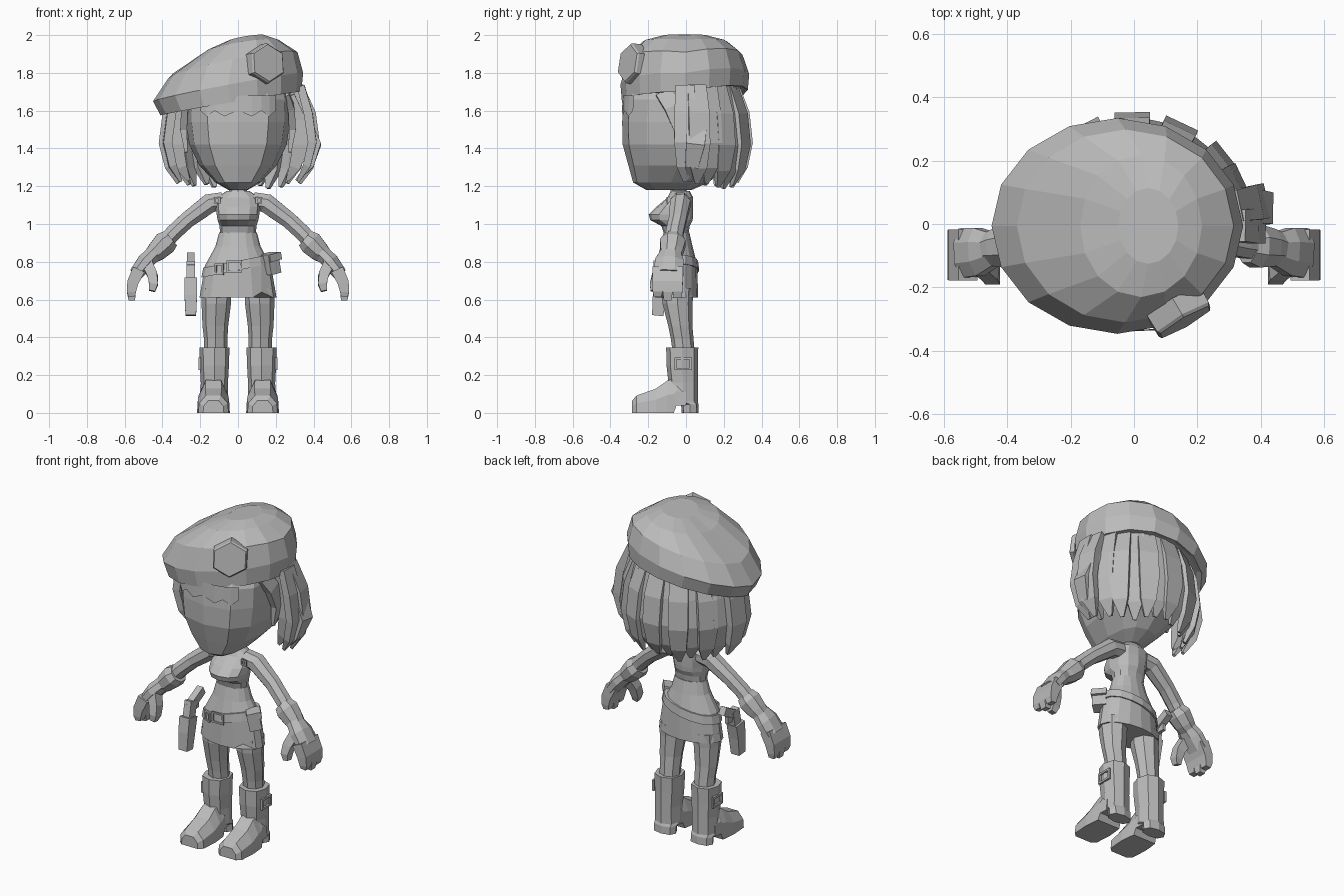
import bpy, bmesh, random
from math import sin, cos, pi, radians
from mathutils import Vector, Euler, Matrix

random.seed(4)
cube = bpy.data.objects.get("Cube")
if cube:
    bpy.data.objects.remove(cube, do_unlink=True)

grey = bpy.data.materials.new("plain grey")
grey.use_nodes = True
grey.diffuse_color = (0.5, 0.5, 0.5, 1)
for node in grey.node_tree.nodes:
    if node.type == 'BSDF_PRINCIPLED':
        node.inputs["Base Color"].default_value = (0.5, 0.5, 0.5, 1)


def finish(name, bm, mirror=False):
    bmesh.ops.recalc_face_normals(bm, faces=bm.faces)
    mesh = bpy.data.meshes.new(name)
    bm.to_mesh(mesh)
    bm.free()
    mesh.materials.append(grey)
    ob = bpy.data.objects.new(name, mesh)
    bpy.context.collection.objects.link(ob)
    if mirror:
        mod = ob.modifiers.new("Mirror", 'MIRROR')
        mod.use_mirror_merge = False
    return ob


def loft(name, rings, mirror=False, closed=True):
    """Skin a list of equal rings; closed rings get end caps."""
    bm = bmesh.new()
    rows = [[bm.verts.new(p) for p in ring] for ring in rings]
    n = len(rows[0])
    for a, b in zip(rows, rows[1:]):
        for i in range(n if closed else n - 1):
            j = (i + 1) % n
            bm.faces.new((a[i], a[j], b[j], b[i]))
    if closed:
        bm.faces.new(rows[0])
        bm.faces.new(rows[-1])
    return finish(name, bm, mirror)


def spow(v, p):
    return (1 if v >= 0 else -1) * abs(v) ** (2 / p)


def oval(z, cy, rx, ry, cx=0, n=12, p=2.0, tilt=0.0):
    ring = []
    for i in range(n):
        a = 2 * pi * i / n
        x = cx + rx * spow(cos(a), p)
        ring.append(Vector((x, cy + ry * spow(sin(a), p), z + tilt * x)))
    return ring


def tube(name, path, ref, n=6, mirror=False):
    """Path of (x, y, z, half width along ref, half depth)."""
    ref = Vector(ref)
    pts = [Vector(p[:3]) for p in path]
    k = 2 ** 0.5 if n == 4 else 1
    rings = []
    for i, p in enumerate(path):
        t = (pts[min(i + 1, len(pts) - 1)] - pts[max(i - 1, 0)]).normalized()
        s = (ref - t * ref.dot(t)).normalized()
        u = t.cross(s)
        angles = [2 * pi * (j + 0.5) / n for j in range(n)]
        rings.append([pts[i] + s * p[3] * k * cos(a) + u * p[4] * k * sin(a) for a in angles])
    return loft(name, rings, mirror)


def box(name, centre, size, turn=(0, 0, 0), mirror=False):
    bm = bmesh.new()
    bmesh.ops.create_cube(bm, size=1)
    m = (Matrix.Translation(centre) @ Euler([radians(d) for d in turn]).to_matrix().to_4x4()
         @ Matrix.Diagonal((*size, 1)))
    bmesh.ops.transform(bm, matrix=m, verts=bm.verts)
    return finish(name, bm, mirror)


def buckle(name, centre, w, h, bar, turn_z=0, mirror=False):
    """Square frame made of four bars, facing the front before turning."""
    r = Matrix.Rotation(radians(turn_z), 3, 'Z')
    for i, s in enumerate((-1, 1)):
        box(f"{name}_side_{i}", Vector(centre) + r @ Vector((s * w / 2, 0, 0)),
            (bar, bar, h + bar), (0, 0, turn_z), mirror)
        box(f"{name}_rail_{i}", Vector(centre) + r @ Vector((0, 0, s * h / 2)),
            (w + bar, bar, bar), (0, 0, turn_z), mirror)


# Head
head = [(1.18, -.09, .05, .12), (1.22, -.08, .12, .2), (1.31, -.04, .205, .265),
        (1.42, -.025, .258, .31), (1.54, -.02, .275, .318), (1.66, -.02, .278, .31),
        (1.76, -.01, .25, .27)]
loft("head", [oval(*r, p=2.6) for r in head])

# Fringe with a zigzag lower edge
fringe = [[], []]
for i in range(9):
    a = radians(-130 + 10 * i)
    x, y = .282 * spow(cos(a), 2.6), -.02 + .319 * spow(sin(a), 2.6)
    fringe[0].append((x, y + .004, 1.68))
    fringe[1].append((x, y, 1.60 if i % 2 == 0 else 1.57))
loft("fringe", fringe, closed=False)

# Hair locks around the sides and back, flaring out at the sides
profile = [(.262, 1.73, .05, .02), (.303, 1.58, .056, .023), (.32, 1.42, .056, .023),
           (.297, 1.29, .044, .02), (.26, 1.2, .01, .008)]
count = 15
for i in range(count):
    a = radians(-1 + 184 * i / (count - 1))
    lift = .01 if i % 2 else -.01
    drop = random.uniform(-.015, .03) + .03 * cos(a) ** 8
    flare = (.26 if cos(a) > 0 else .2) * cos(a) ** 6
    path = []
    for k, (r, z, w, d) in enumerate(profile):
        r += lift if k else 0
        path.append((r * (1.01 + flare) * cos(a), r * sin(a), z + drop * k / 4, w, d))
    tube(f"hair_lock_{i}", path, (-sin(a), cos(a), 0), 4)
tube("side_lock", [(.25, -.12, 1.70, .045, .015), (.28, -.07, 1.62, .045, .018),
                   (.288, -.03, 1.5, .035, .018), (.275, -.05, 1.38, .008, .008)],
     (0, 1, 0), 4, True)
tube("inner_lock", [(.27, .02, 1.68, .05, .03), (.32, .03, 1.55, .05, .04),
                    (.335, .03, 1.42, .05, .045), (.30, .03, 1.3, .035, .03),
                    (.26, .03, 1.23, .008, .008)], (0, 1, 0), 4, True)
tube("flared_lock", [(.28, .05, 1.74, .05, .02), (.35, .06, 1.57, .055, .025),
                     (.415, .05, 1.42, .05, .025), (.38, .03, 1.31, .035, .02),
                     (.31, .02, 1.23, .008, .008)], (0, 1, 0), 4)

# Beret: slanted rings from a low right end to a high left end
beret = [(-.38, 1.60, .31, 1.70, .31, .035, .1), (-.41, 1.575, .335, 1.70, .333, .04, .1),
         (-.45, 1.65, .345, 1.80, .341, .04, .08), (-.37, 1.77, .315, 1.91, .305, .045, .04),
         (-.17, 1.915, .215, 1.975, .225, .02, 0), (-.05, 1.97, .14, 2.0, .12, .01, 0)]
rings = []
for x0, z0, x1, z1, ry, rise, lean in beret:
    ring = []
    for i in range(16):
        c, s = cos(pi * i / 8), sin(pi * i / 8)
        f = (c + 1) / 2
        ring.append((x0 + (x1 - x0) * f, ry * s - .006,
                     z0 + (z1 - z0) * f + rise * abs(s) + lean * ry * s))
    rings.append(ring)
loft("beret", rings)

# Six sided badge
u, v, nrm = Vector((.87, .5, 0)), Vector((-.05, .15, .98)), Vector((.5, -.85, .15))
mid = Vector((.152, -.293, 1.85))
loft("badge", [[mid + nrm * off + (u * sin(pi * i / 3) + v * cos(pi * i / 3)) * r
                for i in range(6)] for off, r in ((-.05, .11), (.01, .108), (.02, .1))])

# Neck, torso and skirt
loft("neck", [oval(1.12, -.04, .06, .05, n=8), oval(1.16, -.04, .047, .042, n=8),
              oval(1.24, -.04, .045, .042, n=8)])
loft("torso", [oval(*r, p=2.2) for r in [(1.175, -.03, .06, .05), (1.14, -.03, .115, .068),
                                         (1.09, -.06, .118, .098), (1.05, -.08, .113, .118),
                                         (1.02, -.077, .108, .112), (.99, -.055, .098, .075),
                                         (.93, -.05, .093, .06)]])
skirt = [oval(*r, n=16) for r in [(.955, -.05, .1, .068), (.88, -.05, .12, .085),
                                  (.78, -.05, .175, .11), (.61, -.05, .204, .114)]]
skirt[-1][14].z += .03
skirt[-1][14].x -= .02
loft("skirt", skirt)

# Belt with buckles and a pouch
loft("belt", [oval(.755, -.05, .186, .12, cx=-.008, n=16, tilt=.2),
              oval(.805, -.05, .176, .114, cx=-.008, n=16, tilt=.2)])
buckle("belt_buckle", (-.02, -.168, .775), .07, .055, .01)
buckle("small_buckle", (-.1, -.153, .76), .04, .05, .01, -25)
box("pouch", (.17, -.09, .785), (.07, .08, .1), (0, -12, 40))
box("pouch_flap", (.172, -.092, .825), (.08, .088, .04), (0, -12, 40))

# Holster and pistol
tube("holster", [(-.25, -.15, .515, .03, .028), (-.25, -.14, .62, .036, .033),
                 (-.25, -.125, .71, .04, .034)], (0, 1, 0), 4)
box("pistol_slide", (-.25, -.11, .75), (.045, .06, .1), (-12, 0, 0))
box("pistol_grip", (-.25, -.06, .795), (.04, .14, .05), (28, 0, 0))
box("pistol_guard", (-.25, -.06, .755), (.02, .05, .04))

# Arms, cuffs and hands
tube("arm", [(.08, -.03, 1.12, .054, .052), (.15, -.03, 1.11, .058, .055),
             (.27, -.045, 1.02, .05, .047), (.34, -.06, .955, .05, .046),
             (.41, -.07, .88, .05, .047)], (0, 1, 0), 8, True)
tube("glove_cuff", [(.355, -.07, .925, .056, .054), (.385, -.07, .9, .073, .068),
                    (.43, -.075, .855, .064, .058), (.46, -.08, .83, .055, .046)],
     (0, 1, 0), 8, True)
tube("palm", [(.44, -.08, .85, .056, .046), (.49, -.088, .80, .082, .048),
              (.54, -.092, .735, .085, .04)], (0, 1, 0), 8, True)
for i, (y, tip) in enumerate(((-.15, .615), (-.097, .595), (-.045, .61))):
    tube(f"finger_{i}", [(.525, y, .76, .028, .033), (.557, y, .69, .028, .03),
                         (.565, y, .64, .026, .024), (.562, y, tip, .02, .017)],
         (0, 1, 0), 4, True)
tube("thumb", [(.485, -.12, .80, .032, .03), (.453, -.15, .73, .029, .027),
               (.447, -.165, .68, .027, .023), (.455, -.17, .645, .018, .016)],
     (0, 1, 0), 4, True)
buckle("shoulder_buckle", (.11, -.1, 1.125), .025, .025, .009, 0, True)

# Legs
legs = [(.66, -.045, .08, .085, .115), (.58, -.045, .078, .08, .115),
        (.46, -.03, .068, .064, .12), (.39, -.02, .062, .06, .118), (.3, -.01, .06, .058, .118)]
loft("leg", [oval(z, cy, rx, ry, cx, 8) for z, cy, rx, ry, cx in legs], True)

# Boots: shaft with heel, then the foot lofted forwards
shaft = [(0, .022, .072, .045), (.045, .02, .072, .046), (.06, -.015, .074, .078),
         (.16, -.015, .072, .078), (.25, -.02, .077, .083), (.345, -.02, .08, .085)]
loft("boot_shaft", [oval(*r, cx=.125, n=8, p=2.4) for r in shaft], True)
foot = [(-.285, .055, 0, .065), (-.262, .08, 0, .092), (-.16, .087, 0, .128),
        (-.1, .082, 0, .17), (-.065, .077, 0, .18), (-.05, .074, .04, .18), (.0, .07, .04, .16)]
loft("boot_foot", [[(.13 + w * s, y, z0 + (h - z0) * t) for s, t in
                    ((-1, 0), (1, 0), (.95, .55), (.5, 1), (-.5, 1), (-.95, .55))]
                   for y, w, z0, h in foot], True)
buckle("boot_buckle", (.203, -.015, .26), .08, .055, .012, 90, True)
